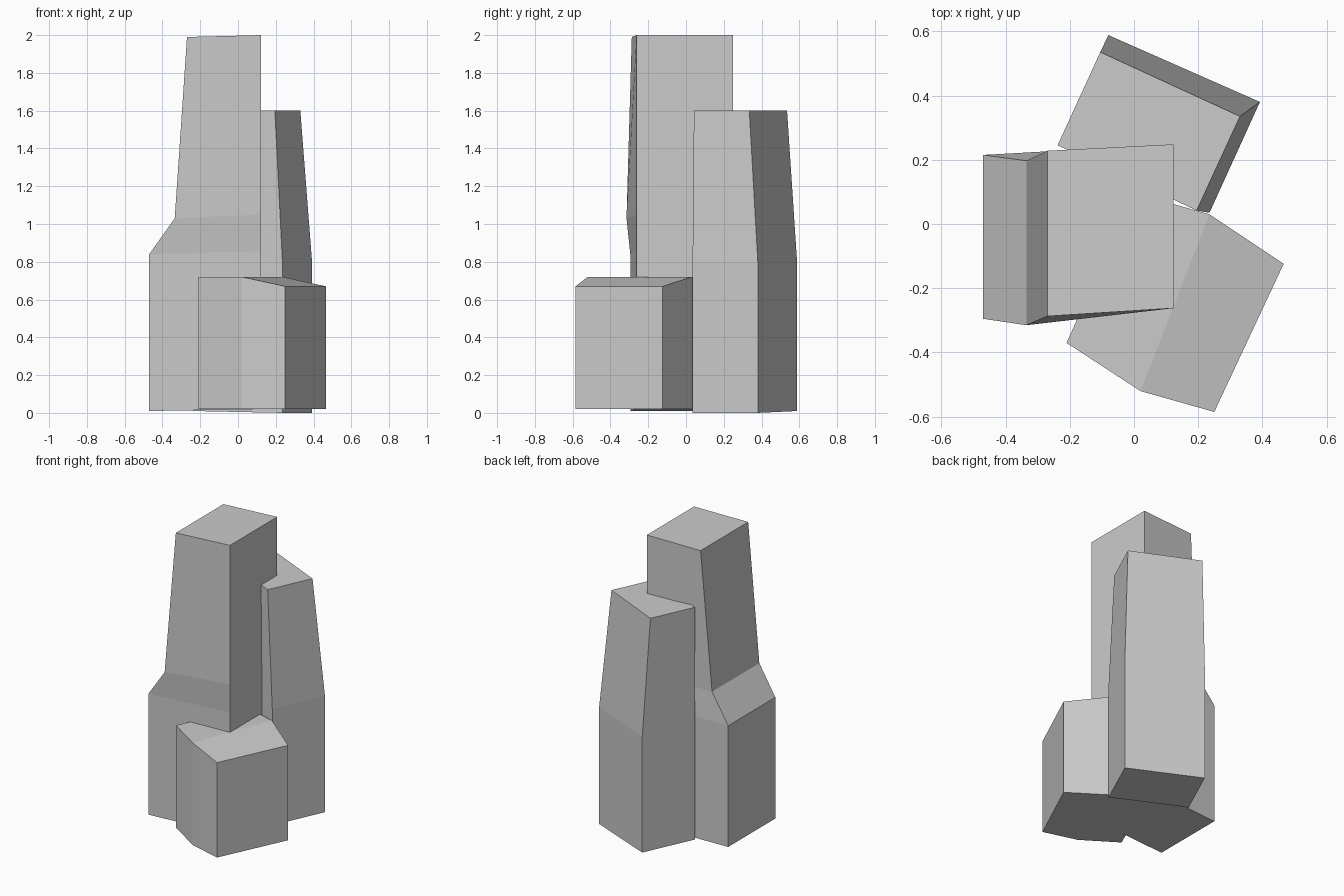
import bpy
import bmesh

if "Cube" in bpy.data.objects:
    bpy.data.objects.remove(bpy.data.objects["Cube"])


def loft(name, rings):
    """Join four-cornered rings into a closed flat-faced block."""
    bm = bmesh.new()
    rows = [[bm.verts.new(p) for p in ring] for ring in rings]
    bm.faces.new(rows[0])
    bm.faces.new(rows[-1])
    for a, b in zip(rows, rows[1:]):
        for i in range(4):
            j = (i + 1) % 4
            bm.faces.new((a[i], a[j], b[j], b[i]))
    bmesh.ops.recalc_face_normals(bm, faces=bm.faces)
    mesh = bpy.data.meshes.new(name)
    bm.to_mesh(mesh)
    bm.free()
    obj = bpy.data.objects.new(name, mesh)
    bpy.context.collection.objects.link(obj)
    return obj


# Tall column: straight right side, stepped and tapered left side
# each level: left x, left front y, left back y, left z, right z
levels = [
    (-0.47, -0.295, 0.215, 0.01, 0.02),
    (-0.47, -0.295, 0.215, 0.84, 0.855),
    (-0.335, -0.315, 0.197, 1.03, 1.05),
    (-0.27, -0.287, 0.228, 1.99, 2.0),
]
loft("tall_column", [
    [(x, yf, zl), (0.123, -0.262, zr), (0.123, 0.248, zr), (x, yb, zl)]
    for x, yf, yb, zl, zr in levels
])

# Middle column: rotated block, upper half tapered on two sides
base = [(-0.238, 0.245), (0.235, 0.035), (0.392, 0.38), (-0.08, 0.588)]
top = [(-0.238, 0.245), (0.195, 0.042), (0.33, 0.335), (-0.105, 0.535)]
loft("middle_column", [
    [(x, y, z) for (x, y), z in zip(base, (0.01, 0.0, 0.0, 0.01))],
    [(x, y, 0.8) for x, y in base],
    [(x, y, 1.6) for x, y in top],
])

# Short column: bent sideways, its outer top edge sloping down
slices = [
    ((-0.21, -0.37), (0.0, 0.097), 0.72),
    ((0.02, -0.52), (0.235, 0.03), 0.72),
    ((0.25, -0.585), (0.466, -0.124), 0.67),
]
loft("short_column", [
    [(*f, 0.02), (*b, 0.02), (*b, z), (*f, z)] for f, b, z in slices
])
